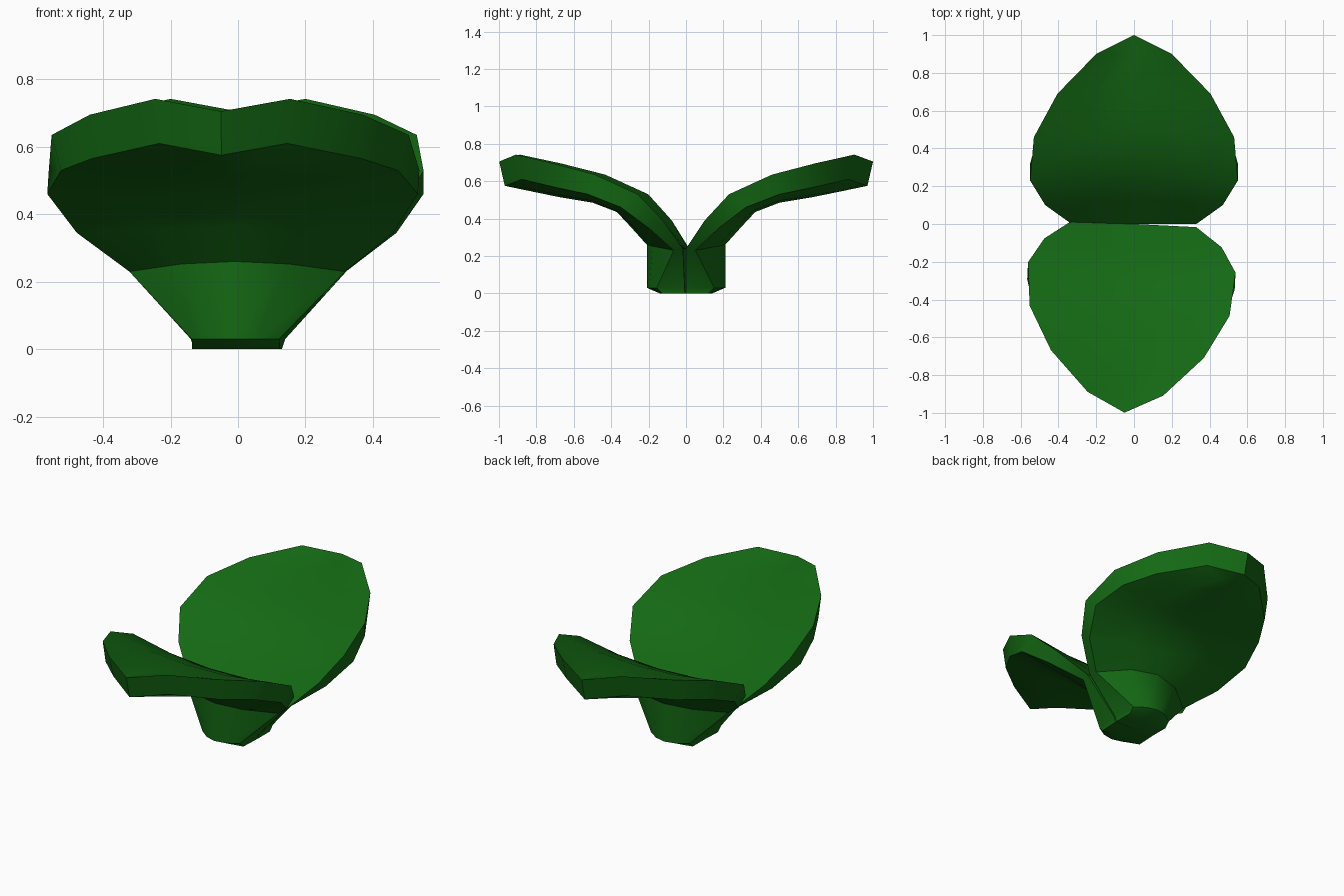
import bpy, bmesh, math
from mathutils import Matrix

if "Cube" in bpy.data.objects:
    bpy.data.objects.remove(bpy.data.objects["Cube"])

green = bpy.data.materials.new("leaf_green")
green.diffuse_color = (0.007, 0.14, 0.007, 1)
green.use_nodes = True
green.node_tree.nodes["Principled BSDF"].inputs["Base Color"].default_value = green.diffuse_color

# Stations from stem foot to leaf tip: half width, rim y, rim z, midline y, midline z
UPPER = [(.13, 0, 0, 0, 0), (.14, 0, .03, 0, .03), (.33, 0, .24, 0, .24),
         (.47, .10, .39, .13, .36), (.55, .23, .53, .26, .49),
         (.53, .46, .635, .47, .59), (.405, .69, .695, .69, .645),
         (.20, .90, .742, .89, .69), (0, 1.0, .705, 1.0, .705)]
LOWER = [(.13, .12, 0, .14, 0), (.13, .15, .03, .21, .03), (.32, .05, .23, .21, .26),
         (.47, .17, .345, .30, .36), (.55, .32, .46, .37, .435),
         (.50, .50, .53, .50, .485), (.40, .67, .565, .68, .515),
         (.19, .87, .61, .85, .55), (0, .97, .575, .97, .575)]
COLS = (-1, -.5, 0, .5, 1)


def surface(bm, stations, flip):
    """Loft a cupped sheet through the stations."""
    rows = []
    for w, ry, rz, my, mz in stations:
        rows.append([bm.verts.new((w * t, my + (ry - my) * t * t, mz + (rz - mz) * t * t))
                     for t in COLS])
    for a, b in zip(rows, rows[1:]):
        for i in range(len(COLS) - 1):
            q = [a[i], a[i + 1], b[i + 1], b[i]]
            bm.faces.new(q[::-1] if flip else q)
    return rows


def make_leaf(name, angle):
    bm = bmesh.new()
    up = surface(bm, UPPER, False)
    low = surface(bm, LOWER, True)
    # Rim on both sides, and the underside of the stem
    for k in range(len(up) - 1):
        for c in (0, -1):
            bm.faces.new((up[k][c], up[k + 1][c], low[k + 1][c], low[k][c]))
    for i in range(len(COLS) - 1):
        bm.faces.new((up[0][i], up[0][i + 1], low[0][i + 1], low[0][i]))
    # Collapse the tip to a point and tidy
    bmesh.ops.remove_doubles(bm, verts=bm.verts[:], dist=.0005)
    bmesh.ops.recalc_face_normals(bm, faces=bm.faces[:])
    bmesh.ops.rotate(bm, verts=bm.verts[:], cent=(0, 0, 0),
                     matrix=Matrix.Rotation(math.radians(angle), 3, 'Z'))
    me = bpy.data.meshes.new(name)
    bm.to_mesh(me)
    bm.free()
    me.materials.append(green)
    ob = bpy.data.objects.new(name, me)
    bpy.context.collection.objects.link(ob)
    bpy.ops.object.select_all(action='DESELECT')
    ob.select_set(True)
    bpy.context.view_layer.objects.active = ob
    bpy.ops.object.shade_smooth_by_angle(angle=math.radians(40))
    return ob


# Two opposite leaves, each with its half of the stem; the front one is slightly twisted
make_leaf("back_leaf", 0)
make_leaf("front_leaf", 177.1)
